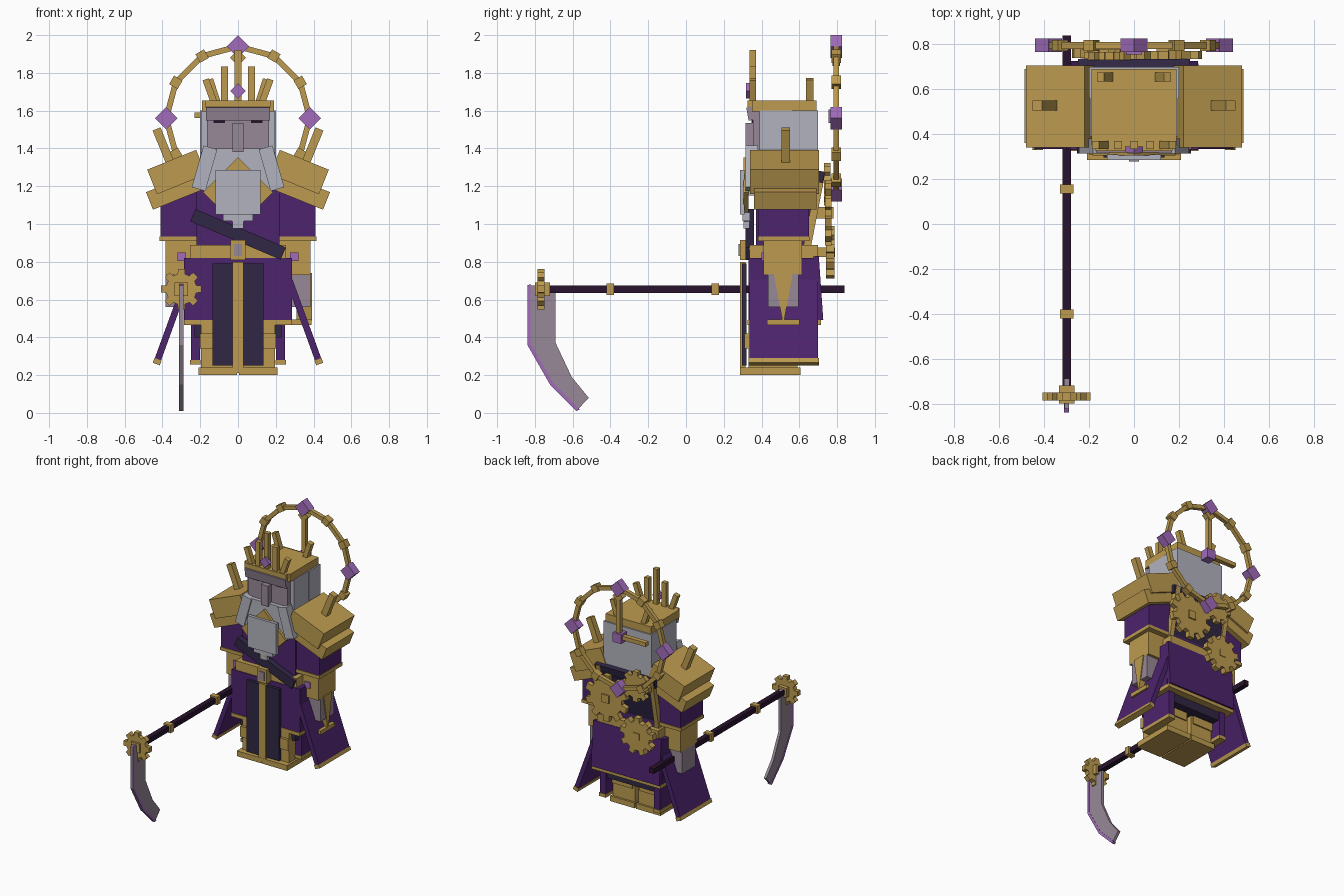
import bpy, bmesh, math
from mathutils import Vector, Matrix

cube = bpy.data.objects.get("Cube")
if cube:
    bpy.data.objects.remove(cube, do_unlink=True)


def material(name, rgb):
    m = bpy.data.materials.new(name)
    m.use_nodes = True
    m.diffuse_color = (*rgb, 1)
    m.node_tree.nodes["Principled BSDF"].inputs["Base Color"].default_value = (*rgb, 1)
    return m


gold = material("gold", (0.51, 0.33, 0.08))
purple = material("royal purple", (0.072, 0.017, 0.15))
dark = material("dark violet", (0.03, 0.02, 0.06))
wood = material("dark shaft", (0.022, 0.006, 0.026))
hair = material("grey hair", (0.45, 0.45, 0.52))
skin = material("mauve skin", (0.31, 0.25, 0.31))
gem = material("violet gem", (0.36, 0.15, 0.5))


def finish(name, bm, mat):
    bmesh.ops.recalc_face_normals(bm, faces=bm.faces)
    mesh = bpy.data.meshes.new(name)
    bm.to_mesh(mesh)
    bm.free()
    mesh.materials.append(mat)
    ob = bpy.data.objects.new(name, mesh)
    bpy.context.collection.objects.link(ob)
    return ob


def box(name, mat, x, y, z, rx=0, ry=0):
    """Box from (low, high) ranges, turned about its own centre in degrees."""
    bm = bmesh.new()
    bmesh.ops.create_cube(bm, size=1)
    bmesh.ops.scale(bm, vec=[r[1] - r[0] for r in (x, y, z)], verts=bm.verts)
    ob = finish(name, bm, mat)
    ob.location = [sum(r) / 2 for r in (x, y, z)]
    ob.rotation_euler = (math.radians(rx), math.radians(ry), 0)
    return ob


def pair(name, mat, x, y, z, ry=0):
    box("left_" + name, mat, x, y, z, 0, ry)
    box("right_" + name, mat, (-x[1], -x[0]), y, z, 0, -ry)


def around(c, size):
    return (c - size / 2, c + size / 2)


def prism(name, mat, points, depth, axis):
    """Extrude a 2D outline along x or y; points are (y, z) or (x, z)."""
    bm = bmesh.new()
    lift = (lambda a, b: (depth[0], a, b)) if axis == "x" else (lambda a, b: (a, depth[0], b))
    face = bm.faces.new([bm.verts.new(lift(a, b)) for a, b in points])
    out = bmesh.ops.extrude_face_region(bm, geom=[face])
    d = depth[1] - depth[0]
    move = (d, 0, 0) if axis == "x" else (0, d, 0)
    bmesh.ops.translate(bm, vec=move, verts=[v for v in out["geom"] if isinstance(v, bmesh.types.BMVert)])
    return finish(name, bm, mat)


def gear(name, x, z, y, radius, teeth):
    pts = []
    for i in range(teeth):
        for f, r in ((-.3, .76), (-.22, 1), (.22, 1), (.3, .76)):
            a = (i + f) * math.tau / teeth
            pts.append((x + radius * r * math.sin(a), z + radius * r * math.cos(a)))
    prism(name, gold, pts, y, "y")


# Feet and legs
pair("foot", gold, (.005, .21), (.285, .605), (.2, .24))
pair("leg", gold, (.015, .195), (.33, .59), (.23, .52))
pair("knee_guard", gold, (.03, .2), (.31, .6), (.34, .42))
pair("inner_robe", purple, (.2, .25), (.4, .67), (.28, .52))
pair("inner_robe_hem", gold, (.198, .255), (.395, .675), (.255, .28))

# Robe skirt, side flaps and tabard
box("skirt", purple, (-.285, .285), (.33, .69), (.49, .82))
box("skirt_hem", gold, (-.287, .287), (.325, .715), (.465, .492))
box("back_skirt", purple, (-.285, .285), (.685, .715), (.49, .83), rx=4)
box("under_skirt", dark, (-.23, .23), (.36, .66), (.4, .47))
pair("side_flap", purple, (.335, .37), (.335, .7), (.245, .715), ry=-20)
pair("side_flap_hem", gold, (.408, .448), (.33, .705), (.258, .285), ry=-20)
box("tabard", dark, (-.135, .135), (.297, .32), (.25, .79))
box("tabard_stripe", gold, (-.03, .03), (.287, .315), (.21, .8))

# Torso, belt and sash
box("torso", purple, (-.22, .22), (.37, .66), (.82, 1.2))
box("belt", gold, (-.255, .255), (.335, .7), (.82, .89))
box("buckle", gold, (-.04, .04), (.285, .34), (.81, .915))
box("buckle_inset", skin, (-.022, .022), (.278, .287), (.83, .895))
box("sash", dark, (-.26, .26), (.315, .36), (.91, .98), ry=23)
box("back_panel", dark, (-.21, .21), (.655, .69), (.9, 1.28), rx=-11)
box("back_collar", dark, (-.25, .25), (.69, .73), (1.22, 1.28), rx=-11)
for s, side in ((1, "left"), (-1, "right")):
    box(side + "_back_strap", gold, around(.22 * s, .035), (.66, .7), (.88, 1.28), rx=-11)

# Arms, cuffs and hands
pair("sleeve", purple, (.2, .41), (.385, .65), (.93, 1.2))
pair("sleeve_hem", gold, (.2, .415), (.38, .655), (.91, .935))
pair("cuff", gold, (.205, .385), (.41, .615), (.73, .915))
pair("cuff_gem", gem, (.275, .32), (.4, .42), (.805, .85))
pair("hand", skin, (.285, .385), (.435, .595), (.56, .735))

# Hourglass-like handle held in the left hand
box("handle_base", gold, (.27, .39), (.43, .6), (.465, .495))
prism("handle_stem", gold, [(.465, .74), (.565, .74), (.52, .49), (.51, .49)], (.31, .392), "x")

# Shoulder armour
pair("upper_pauldron", gold, (.185, .465), (.34, .705), (1.205, 1.345), ry=22)
pair("lower_pauldron", gold, (.17, .48), (.36, .69), (1.13, 1.23), ry=22)
pair("pauldron_spike", gold, (.373, .418), (.505, .55), (1.32, 1.51), ry=22)

# Head, face and beard
box("head", skin, (-.165, .165), (.355, .58), (1.2, 1.6))
box("back_hair", hair, (-.2, .2), (.56, .7), (1.2, 1.6))
pair("side_hair", hair, (.16, .195), (.39, .57), (1.27, 1.6))
box("brow", skin, (-.17, .17), (.325, .365), (1.55, 1.62), rx=10)
box("nose", skin, (-.03, .03), (.315, .36), (1.38, 1.535))
pair("eye", wood, (.07, .13), (.348, .356), (1.535, 1.555))
box("beard", hair, (-.17, .17), (.325, .37), (1.15, 1.4))
pair("beard_side", hair, (.14, .215), (.315, .38), (1.18, 1.41), ry=-16)
box("beard_front", hair, (-.12, .12), (.285, .31), (1.05, 1.285))
box("beard_tip", hair, (-.08, .08), (.3, .34), (1.015, 1.06))
box("beard_point", hair, (-.03, .03), (.305, .335), (.975, 1.02))
box("chest_diamond", gold, around(0, .262), (.305, .33), around(1.168, .262), ry=45)

# Crown
box("crown_base", gold, (-.19, .19), (.35, .69), (1.595, 1.655))
box("crown_front", gold, (-.172, .172), (.325, .36), (1.62, 1.655))
box("crown_center_spike", gold, (-.018, .018), (.335, .37), (1.64, 1.92))
box("crown_gem", gem, around(0, .058), (.318, .345), around(1.705, .058), ry=45)
pair("crown_inner_spike", gold, (.053, .09), (.335, .37), (1.64, 1.835))
pair("crown_outer_spike", gold, (.13, .165), (.335, .37), (1.63, 1.77), ry=20)
pair("crown_back_spike", gold, (.11, .145), (.635, .675), (1.63, 1.77), ry=18)

# Clock halo: ring bars, hour marks, gems and hands
center, ring = 1.56, .38
for i in range(12):
    a = i * 30
    mid = math.radians(a + 15)
    r = ring * math.cos(math.radians(15))
    box("halo_bar", gold, around(r * math.sin(mid), .2), (.78, .81), around(center + r * math.cos(mid), .03), ry=a + 15)
    x, z = ring * math.sin(math.radians(a)), center + ring * math.cos(math.radians(a))
    if i % 3:
        box("hour_mark", gold, around(x, .052), (.77, .82), around(z, .052), ry=a)
    else:
        box("halo_gem", gem, around(x, .085), (.765, .825), around(z, .085), ry=45)
box("halo_center_gem", gem, around(0, .07), (.755, .825), around(center + .01, .07))
box("long_hand", gold, (-.016, .016), (.78, .81), (1.58, 1.9))
box("long_hand_tip", gold, around(0, .06), (.775, .815), around(1.88, .06), ry=45)
box("short_hand", gold, (-.23, -.02), (.775, .81), (1.56, 1.59))

# Clockwork on the back
gear("large_back_gear", .13, 1.06, (.735, .77), .175, 10)
gear("small_back_gear", -.135, .85, (.74, .785), .14, 9)
gear("upper_back_gear", -.11, 1.21, (.73, .765), .115, 8)
box("gear_axle", gold, (-.16, -.11), (.68, .79), (.825, .875))
box("large_gear_axle", gold, (.1, .16), (.66, .78), (1.03, 1.09))

# Scythe: shaft, bands, toothed head and blade
sx, sz = -.3, .655
box("scythe_shaft", wood, around(sx, .038), (-.78, .84), around(sz, .038))
for y in (-.4, .155):
    box("shaft_band", gold, around(sx, .06), around(y, .04), around(sz, .06))
gear("scythe_gear", sx, sz, (-.785, -.75), .108, 8)
box("scythe_collar", gold, around(sx, .07), (-.8, -.72), around(sz, .07))
outer = [(-.84, .675), (-.84, .36), (-.72, .15), (-.58, .01)]
inner = [(-.515, .08), (-.605, .19), (-.69, .37), (-.69, .675)]
prism("scythe_blade", skin, outer + inner, around(sx, .02), "x")
edge = [(y + .018, z + .008) for y, z in reversed(outer)]
prism("blade_edge", gem, outer + edge, around(sx, .023), "x")
